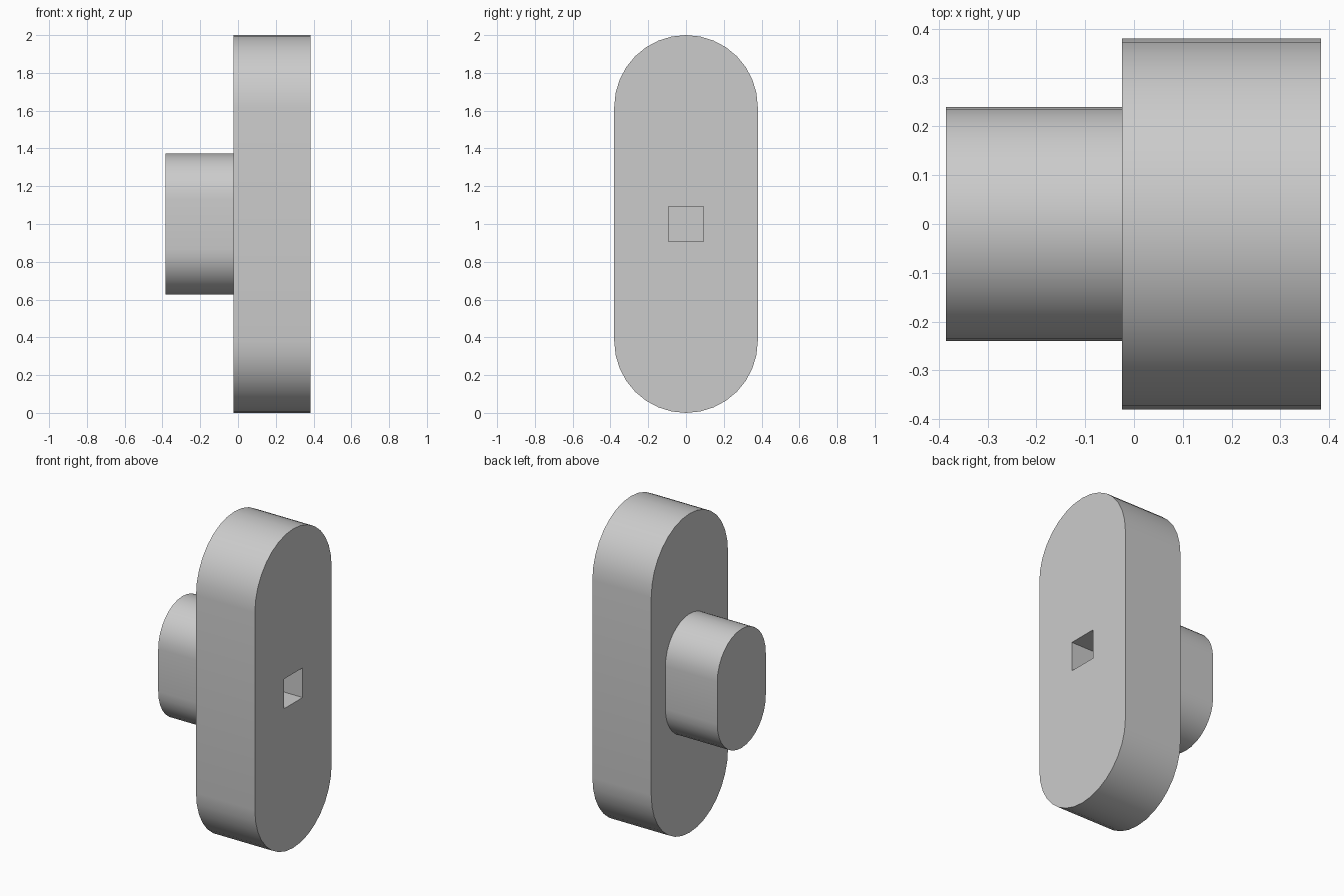
import bpy
import bmesh
from math import pi, sin, cos, radians

old = bpy.data.objects.get("Cube")
if old:
    bpy.data.objects.remove(old, do_unlink=True)

grey = bpy.data.materials.new("plain_grey")
grey.use_nodes = True
grey.diffuse_color = (0.6, 0.6, 0.6, 1)
grey.node_tree.nodes["Principled BSDF"].inputs["Base Color"].default_value = (0.6, 0.6, 0.6, 1)

MID_Z = 1.0
ARC_STEPS = 16


def prism(name, outline, x0, x1):
    """Extrude a (y, z) outline along x."""
    bm = bmesh.new()
    face = bm.faces.new([bm.verts.new((x0, y, MID_Z + z)) for y, z in outline])
    grown = bmesh.ops.extrude_face_region(bm, geom=[face])["geom"]
    moved = [v for v in grown if isinstance(v, bmesh.types.BMVert)]
    bmesh.ops.translate(bm, verts=moved, vec=(x1 - x0, 0, 0))
    bmesh.ops.recalc_face_normals(bm, faces=bm.faces)
    mesh = bpy.data.meshes.new(name)
    bm.to_mesh(mesh)
    bm.free()
    mesh.materials.append(grey)
    obj = bpy.data.objects.new(name, mesh)
    bpy.context.collection.objects.link(obj)
    return obj


def stadium(radius, half_height):
    """Upright slot shape with round ends."""
    straight = half_height - radius
    points = []
    for start, offset in ((0, straight), (pi, -straight)):
        for i in range(ARC_STEPS + 1):
            a = start + pi * i / ARC_STEPS
            points.append((radius * cos(a), offset + radius * sin(a)))
    return points


def select_only(obj):
    bpy.ops.object.select_all(action="DESELECT")
    obj.select_set(True)
    bpy.context.view_layer.objects.active = obj


# Main plate and the smaller boss on its right side
plate = prism("plate", stadium(0.38, 1.0), -0.025, 0.383)
boss = prism("boss", stadium(0.24, 0.373), -0.385, -0.025)

# Square socket cut through the plate, closed by the boss
s = 0.093
cutter = prism("socket_cutter", [(-s, -s), (s, -s), (s, s), (-s, s)], -0.1, 0.5)
cutter.hide_render = True
cut = plate.modifiers.new("socket", "BOOLEAN")
cut.operation = "DIFFERENCE"
cut.solver = "EXACT"
cut.object = cutter
select_only(plate)
bpy.ops.object.modifier_apply(modifier=cut.name)
bpy.data.objects.remove(cutter, do_unlink=True)

# Smooth round ends, crisp rims
for part in (plate, boss):
    select_only(part)
    bpy.ops.object.shade_smooth_by_angle(angle=radians(30))
